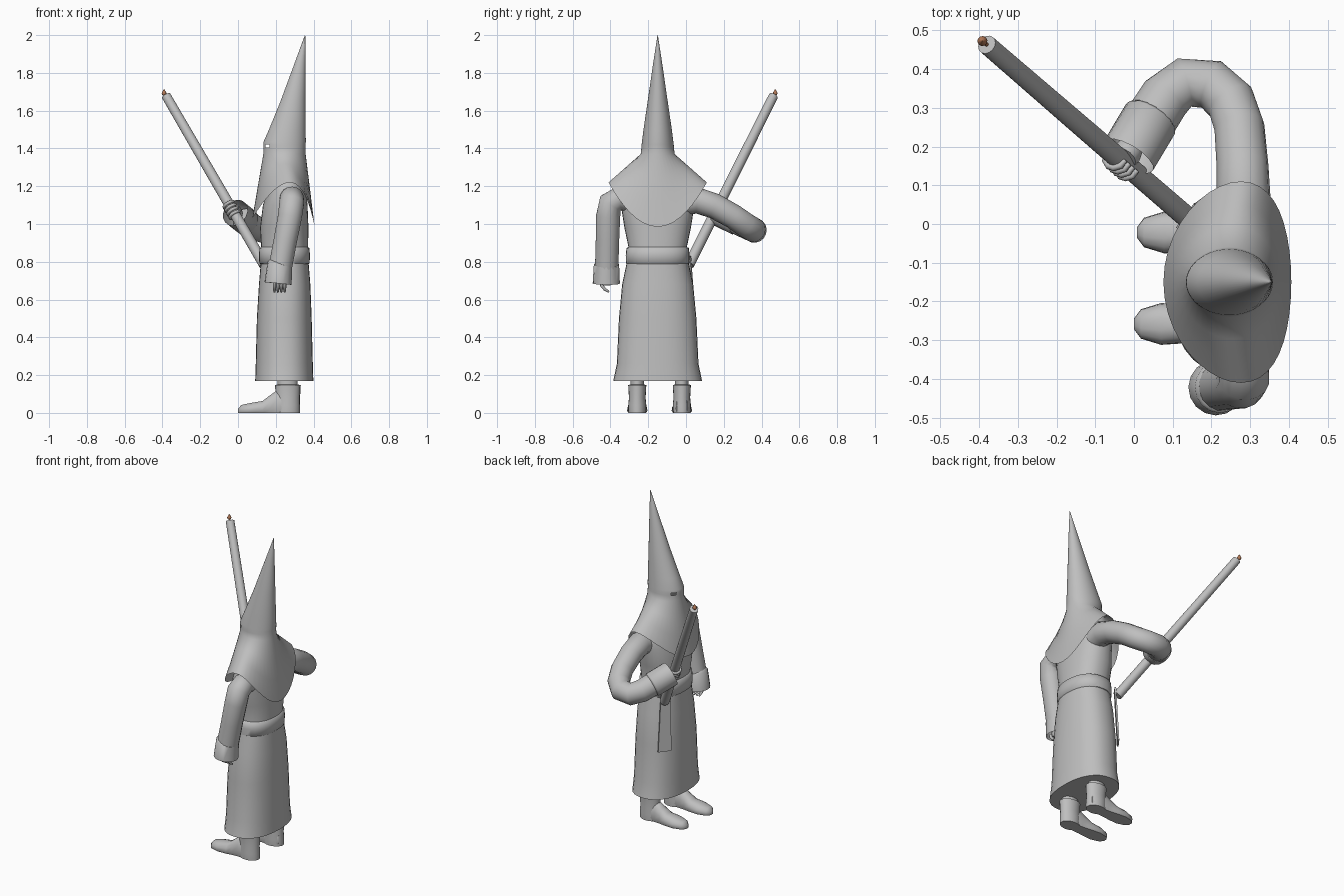
import bpy, bmesh, math
from mathutils import Vector


def material(name, rgb):
    m = bpy.data.materials.new(name)
    m.diffuse_color = (*rgb, 1)
    return m


GRAY = material("plain gray", (0.52, 0.52, 0.52))
FLAME = material("flame brown", (0.47, 0.2, 0.1))
CY = -0.15  # body axis in y


def loft(name, rings, mat=GRAY, cap0=False, cap1=False, skip=None, angle=45):
    """Skin a list of equal-length point rings."""
    bm = bmesh.new()
    vs = [[bm.verts.new(p) for p in r] for r in rings]
    n = len(rings[0])
    for i in range(len(vs) - 1):
        for j in range(n):
            if skip and skip(i, j):
                continue
            k = (j + 1) % n
            bm.faces.new((vs[i][j], vs[i][k], vs[i + 1][k], vs[i + 1][j]))
    if cap0:
        bm.faces.new(vs[0][::-1])
    if cap1:
        bm.faces.new(vs[-1])
    bmesh.ops.recalc_face_normals(bm, faces=bm.faces)
    me = bpy.data.meshes.new(name)
    bm.to_mesh(me)
    bm.free()
    me.materials.append(mat)
    ob = bpy.data.objects.new(name, me)
    bpy.context.collection.objects.link(ob)
    bpy.ops.object.select_all(action='DESELECT')
    ob.select_set(True)
    bpy.context.view_layer.objects.active = ob
    bpy.ops.object.shade_smooth_by_angle(angle=math.radians(angle))
    return ob


def oval(z, cx, cy, rx, ry, n=32, p=2.0):
    """Horizontal superellipse ring."""
    pts = []
    for j in range(n):
        a = 2 * math.pi * j / n
        c, s = math.cos(a), math.sin(a)
        pts.append((cx + rx * math.copysign(abs(c) ** (2 / p), c),
                    cy + ry * math.copysign(abs(s) ** (2 / p), s), z))
    return pts


def tube(name, path, radii, n=16, mat=GRAY, cap0=True, cap1=True):
    """Round tube along a path with a radius per point."""
    P = [Vector(p) for p in path]
    rings, u = [], None
    for i, p in enumerate(P):
        d = Vector((0, 0, 0))
        if i > 0:
            d += (p - P[i - 1]).normalized()
        if i < len(P) - 1:
            d += (P[i + 1] - p).normalized()
        d.normalize()
        if u is None:
            u = d.orthogonal()
        u = (u - d * u.dot(d)).normalized()
        v = d.cross(u)
        rings.append([p + radii[i] * (u * math.cos(2 * math.pi * j / n)
                                      + v * math.sin(2 * math.pi * j / n)) for j in range(n)])
    return loft(name, rings, mat, cap0, cap1, angle=60)


# Robe: skirt and torso
robe = [(0.17, 0.245, 0.154, 0.235), (0.26, 0.245, 0.151, 0.216), (0.5, 0.245, 0.145, 0.205),
        (0.68, 0.247, 0.136, 0.188), (0.79, 0.247, 0.127, 0.165), (0.88, 0.247, 0.124, 0.155),
        (0.98, 0.245, 0.128, 0.176), (1.1, 0.25, 0.118, 0.195), (1.18, 0.26, 0.1, 0.195),
        (1.24, 0.26, 0.08, 0.15), (1.3, 0.25, 0.06, 0.07)]
loft("robe", [oval(z, cx, CY, rx, ry, p=2.3) for z, cx, rx, ry in robe], cap0=True, cap1=True)

# Belt
belt = [(0.785, 0.122, 0.155), (0.792, 0.133, 0.168), (0.835, 0.135, 0.169),
        (0.873, 0.132, 0.165), (0.88, 0.12, 0.15)]
loft("belt", [oval(z, 0.246, CY, rx, ry, p=2.3) for z, rx, ry in belt], angle=60)


# Belt tail hanging at the front corner of the robe
def tail_ring(z, cx, cy, w):
    side, out = Vector((0.6, 0.8, 0)) * w, Vector((-0.8, 0.6, 0)) * 0.005
    c = Vector((cx, cy, z))
    return [c + side + out, c - side + out, c - side - out, c + side - out]


loft("belt_tail", [tail_ring(0.83, 0.142, 0.0, 0.03), tail_ring(0.65, 0.139, 0.01, 0.034),
                   tail_ring(0.47, 0.136, 0.02, 0.04)], cap0=True, cap1=True)

# Pointed hood with two eye holes, flowing into a cape with a dipping hem
cone = [(2.0, 0.355, 0.001, 0.001), (1.85, 0.328, 0.029, 0.024), (1.65, 0.291, 0.066, 0.053),
        (1.5, 0.261, 0.097, 0.075), (1.435, 0.247, 0.112, 0.083), (1.42, 0.246, 0.112, 0.085),
        (1.405, 0.246, 0.111, 0.086), (1.37, 0.246, 0.112, 0.09)]
N = 40
rings = [oval(z, cx, CY, rx, ry, N) for z, cx, rx, ry in cone]
hem = []
for j in range(N):
    a = 2 * math.pi * j / N
    c, s = math.cos(a), math.sin(a)
    drop = (0.235 if c > 0 else 0.19) * c * c
    hem.append(Vector((0.241 + 0.165 * c + 0.035 * s * s, CY + 0.26 * s, 1.22 - drop)))
neck = [Vector(p) for p in rings[-1]]
for t in (0.33, 0.66, 1.0):
    rings.append([q.lerp(h, t) for q, h in zip(neck, hem)])
loft("hood_and_cape", rings, cap0=True, skip=lambda i, j: i == 5 and j in (15, 16, 23, 24))

# Hanging arm, cuff and hand
tube("hanging_sleeve", [(0.275, -0.27, 1.12), (0.285, -0.355, 1.135), (0.284, -0.4, 1.11),
                        (0.275, -0.412, 1.04), (0.25, -0.416, 0.91), (0.222, -0.42, 0.76)],
     [0.06, 0.064, 0.066, 0.065, 0.063, 0.063])
tube("hanging_cuff", [(0.224, -0.421, 0.79), (0.222, -0.421, 0.785), (0.212, -0.422, 0.685)],
     [0.06, 0.067, 0.072], cap1=False)
tube("hanging_palm", [(0.22, -0.425, 0.77), (0.218, -0.425, 0.7), (0.218, -0.427, 0.675)],
     [0.025, 0.033, 0.026], 12)
for i in range(4):
    x = 0.193 + 0.018 * i
    tube("hanging_finger", [(x, -0.45, 0.69), (x, -0.445, 0.672), (x, -0.43, 0.655),
                            (x, -0.408, 0.64)], [0.009, 0.009, 0.008, 0.005], 8)

# Bent arm with cuff
tube("bent_sleeve", [(0.275, -0.03, 1.11), (0.283, 0.06, 1.125), (0.28, 0.15, 1.095),
                     (0.272, 0.25, 1.04), (0.25, 0.315, 0.995), (0.2, 0.36, 0.968),
                     (0.13, 0.365, 0.965), (0.08, 0.325, 0.985), (0.035, 0.255, 1.02)],
     [0.065, 0.07, 0.067, 0.065, 0.065, 0.065, 0.065, 0.067, 0.068])
tube("bent_cuff", [(0.047, 0.278, 1.01), (0.043, 0.272, 1.013), (-0.015, 0.175, 1.06)],
     [0.066, 0.074, 0.074], cap1=False)

# Long candle held at an angle
top, low = Vector((-0.38, 0.463, 1.678)), Vector((0.138, 0.016, 0.785))
tube("candle", [low, low.lerp(top, 0.5), top], [0.028, 0.027, 0.025], 20)
axis = (top - low).normalized()
tube("wick", [top, top + axis * 0.018], [0.005, 0.004], 8, FLAME)
f = top + axis * 0.018
tube("flame", [f + Vector((-0.003, 0.002, d)) for d in (-0.014, -0.008, 0.0, 0.008, 0.022)],
     [0.003, 0.01, 0.013, 0.009, 0.001], 10, FLAME)

# Gripping hand: palm behind the candle and fingers wrapped round it
grip = low.lerp(top, 0.325)
wrist = Vector((0.0, 0.21, 1.05))
tube("gripping_palm", [wrist, wrist.lerp(grip, 0.5), grip + Vector((0.005, 0.01, 0))],
     [0.03, 0.037, 0.034], 12)
u = (wrist - grip)
u = (u - axis * u.dot(axis)).normalized()
v = axis.cross(u)
for i in range(4):
    c = grip + axis * (0.022 * i - 0.033)
    tube("gripping_finger", [c + 0.032 * (u * math.cos(a) + v * math.sin(a))
                             for a in [0.4 + 0.6 * k for k in range(8)]],
         [0.009] * 7 + [0.006], 8)

# Feet and legs
shoe = [(0.0, 0.014, 0.022), (0.018, 0.038, 0.042), (0.07, 0.054, 0.053), (0.13, 0.05, 0.063),
        (0.165, 0.044, 0.09), (0.2, 0.041, 0.115), (0.29, 0.04, 0.115), (0.31, 0.03, 0.1)]
prof = [(-0.85, 0), (-1, 0.2), (-0.95, 0.55), (-0.7, 0.85), (-0.3, 1), (0.3, 1),
        (0.7, 0.85), (0.95, 0.55), (1, 0.2), (0.85, 0)]
for cy, dx in ((-0.258, 0.0), (-0.022, 0.008)):
    loft("shoe", [[(x + dx, cy + w * a, h * b) for a, b in prof] for x, w, h in shoe],
         cap0=True, cap1=True)
    loft("boot_shaft", [oval(z, 0.263 + dx * 0.3, cy, rx, ry, 20) for z, rx, ry in
                        ((0.0, 0.064, 0.046), (0.04, 0.064, 0.048), (0.08, 0.063, 0.044),
                         (0.148, 0.067, 0.048), (0.15, 0.05, 0.036))], cap0=True, cap1=True)
    loft("leg", [oval(z, 0.262, cy, 0.052, 0.036, 20) for z in (0.13, 0.18)],
         cap0=True, cap1=True)
